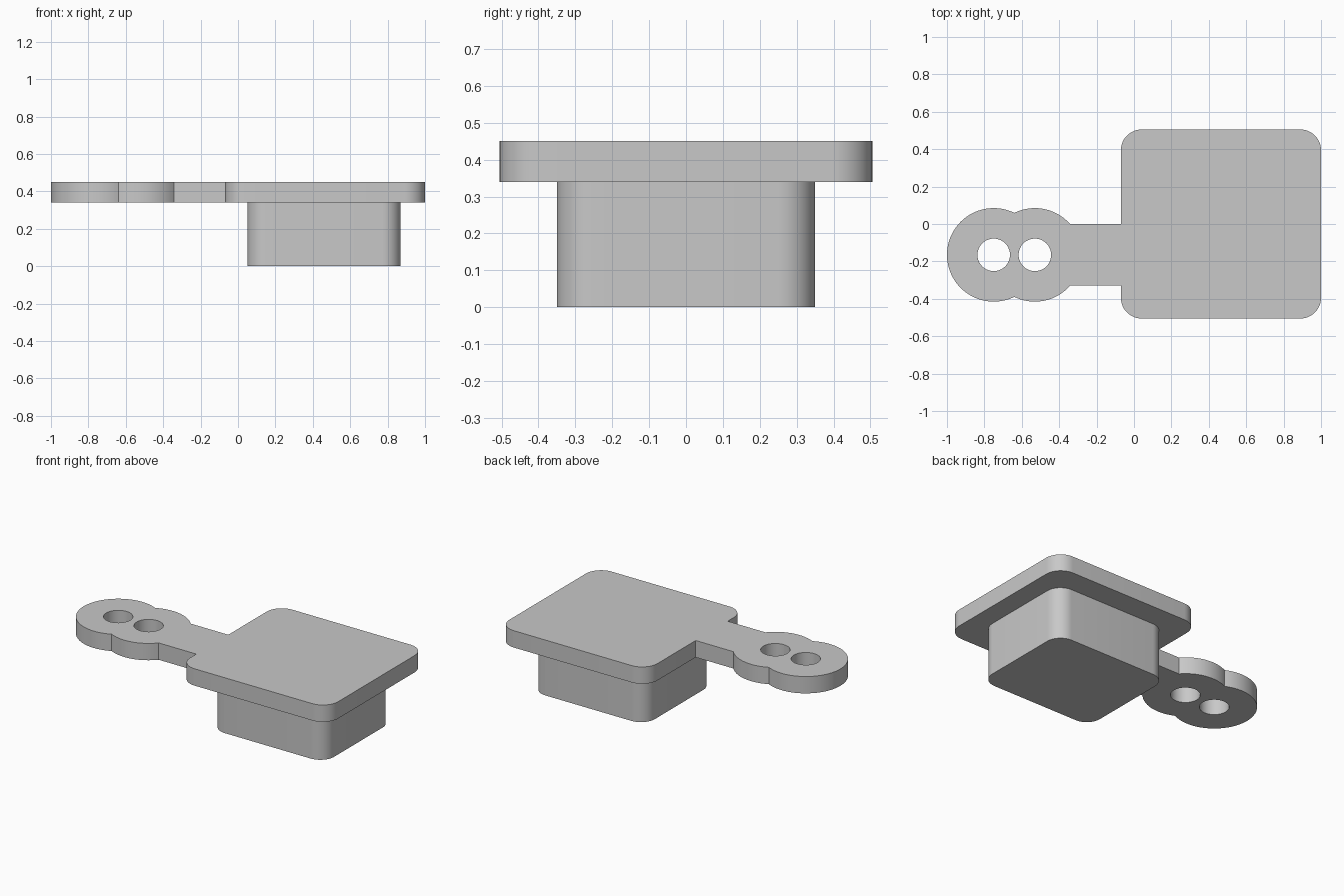
import bpy
import bmesh
from math import cos, sin, pi, acos, asin

cube = bpy.data.objects.get("Cube")
if cube:
    bpy.data.objects.remove(cube, do_unlink=True)

grey = bpy.data.materials.new("plain grey")
grey.use_nodes = True
colour = (0.58, 0.58, 0.58, 1)
grey.diffuse_color = colour
grey.node_tree.nodes["Principled BSDF"].inputs["Base Color"].default_value = colour


def arc(cx, cy, r, start, end, steps):
    """Points along an arc, both ends included."""
    angles = [start + (end - start) * i / steps for i in range(steps + 1)]
    return [(cx + r * cos(a), cy + r * sin(a)) for a in angles]


def corner(x, y, r, quadrant):
    """Rounded corner of a counter-clockwise rectangle, quadrant 0 at +x +y."""
    sx = 1 if quadrant in (0, 3) else -1
    sy = 1 if quadrant in (0, 1) else -1
    start = quadrant * pi / 2
    return arc(x - sx * r, y - sy * r, r, start, start + pi / 2, 12)


def extrude_profile(name, loops, z0, z1):
    """Fill an outline with optional holes and extrude it upward."""
    bm = bmesh.new()
    for loop in loops:
        verts = [bm.verts.new((x, y, z0)) for x, y in loop]
        for a, b in zip(verts, verts[1:] + verts[:1]):
            bm.edges.new((a, b))
    bmesh.ops.triangle_fill(bm, edges=bm.edges[:], use_beauty=True)
    top = bmesh.ops.extrude_face_region(bm, geom=bm.faces[:], use_keep_orig=True)["geom"]
    moved = [v for v in top if isinstance(v, bmesh.types.BMVert)]
    bmesh.ops.translate(bm, verts=moved, vec=(0, 0, z1 - z0))
    bmesh.ops.recalc_face_normals(bm, faces=bm.faces[:])
    mesh = bpy.data.meshes.new(name)
    bm.to_mesh(mesh)
    bm.free()
    mesh.materials.append(grey)
    obj = bpy.data.objects.new(name, mesh)
    bpy.context.collection.objects.link(obj)
    bpy.ops.object.select_all(action="DESELECT")
    obj.select_set(True)
    bpy.context.view_layer.objects.active = obj
    bpy.ops.object.shade_smooth_by_angle(angle=pi / 6)
    return obj


# Top plate and its two-hole tab share one outline
left, right, half_depth, radius = -0.07, 1.0, 0.505, 0.11
tab_y, tab_half = -0.165, 0.165
outer_x, inner_x, eye_r, hole_r = -0.75, -0.53, 0.25, 0.087
neck = asin(tab_half / eye_r)
waist = acos((inner_x - outer_x) / 2 / eye_r)

outline = (
    corner(right, half_depth, radius, 0)
    + corner(left, half_depth, radius, 1)
    + [(left, tab_y + tab_half)]
    + arc(inner_x, tab_y, eye_r, neck, pi - waist, 20)
    + arc(outer_x, tab_y, eye_r, waist, 2 * pi - waist, 56)[1:]
    + arc(inner_x, tab_y, eye_r, pi + waist, 2 * pi - neck, 20)[1:]
    + [(left, tab_y - tab_half)]
    + corner(left, -half_depth, radius, 2)
    + corner(right, -half_depth, radius, 3)
)
holes = [arc(x, tab_y, hole_r, 0, 2 * pi, 40)[:-1] for x in (outer_x, inner_x)]
extrude_profile("top_plate_with_tab", [outline] + holes, 0.34, 0.45)

# Rounded block underneath
sides = [(0.87, 0.35), (0.05, 0.35), (0.05, -0.35), (0.87, -0.35)]
block = [p for q, (x, y) in enumerate(sides) for p in corner(x, y, 0.1, q)]
extrude_profile("lower_block", [block], 0.0, 0.34)
